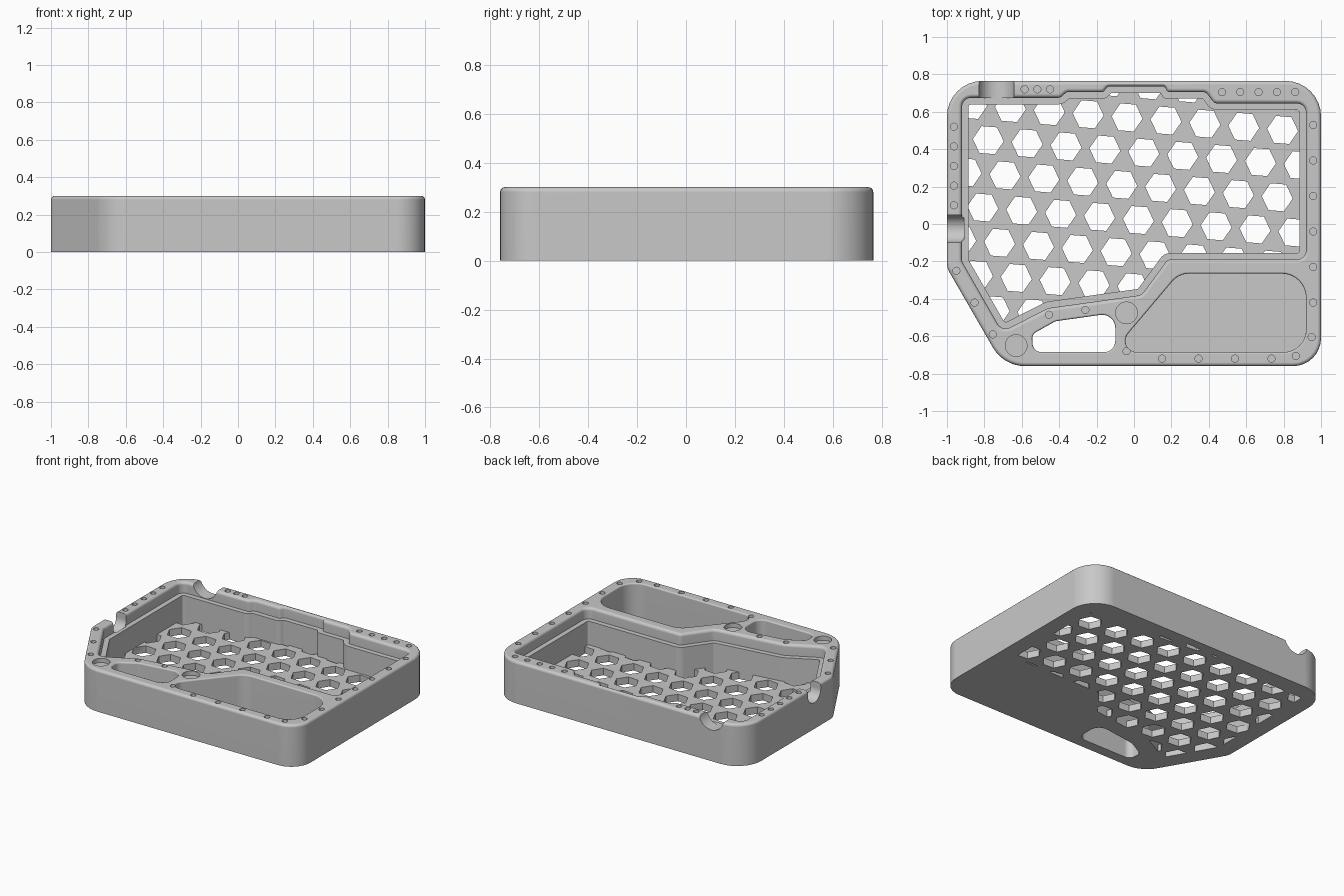
import bpy, bmesh, math
from mathutils import Vector, Matrix

if "Cube" in bpy.data.objects:
    bpy.data.objects.remove(bpy.data.objects["Cube"], do_unlink=True)

HEIGHT, FLOOR, SHELF, LIP = 0.3, 0.05, 0.22, 0.02


def rounded(points, off, steps=8):
    """Offset a counterclockwise outline of (x, y, radius) and round its corners."""
    raw = [Vector(p[:2]) for p in points]
    n = len(raw)
    moved, turn = [], []
    for i, p in enumerate(raw):
        a, b = (p - raw[i - 1]).normalized(), (raw[(i + 1) % n] - p).normalized()
        n1, n2 = Vector((a.y, -a.x)), Vector((b.y, -b.x))
        moved.append(p + (n1 + n2) * off / (1 + n1.dot(n2)))
        turn.append(math.copysign(1, a.x * b.y - a.y * b.x))
    out = []
    for i, p in enumerate(moved):
        u, v = moved[i - 1] - p, moved[(i + 1) % n] - p
        limit = 0.47 * min(u.length, v.length)
        u.normalize()
        v.normalize()
        half = u.angle(v) / 2
        radius = max(points[i][2] + off * turn[i], 0.008)
        t = min(radius / math.tan(half), limit)
        center = p + (u + v).normalized() * t / math.cos(half)
        s, e = p + u * t - center, p + v * t - center
        size = s.length
        s.normalize()
        e.normalize()
        out += [center + s.slerp(e, k / steps) * size for k in range(steps + 1)]
    return out


def make_object(name, bm):
    bmesh.ops.recalc_face_normals(bm, faces=bm.faces)
    mesh = bpy.data.meshes.new(name)
    bm.to_mesh(mesh)
    bm.free()
    obj = bpy.data.objects.new(name, mesh)
    bpy.context.collection.objects.link(obj)
    return obj


def loft(name, points, levels):
    """Stack offset copies of one outline at (z, offset) levels into a solid."""
    bm = bmesh.new()
    rings = [[bm.verts.new((p.x, p.y, z)) for p in rounded(points, off)] for z, off in levels]
    for low, high in zip(rings, rings[1:]):
        for i in range(len(low)):
            bm.faces.new((low[i - 1], low[i], high[i], high[i - 1]))
    bm.faces.new(rings[0][::-1])
    bm.faces.new(rings[-1])
    return make_object(name, bm)


def prisms(name, centers, radius, z0, z1, sides, turn=0.0):
    """Many upright prisms in one object."""
    bm = bmesh.new()
    for x, y in centers:
        place = Matrix.Translation((x, y, (z0 + z1) / 2)) @ Matrix.Rotation(turn, 4, "Z")
        bmesh.ops.create_cone(bm, cap_ends=True, segments=sides, radius1=radius,
                              radius2=radius, depth=z1 - z0, matrix=place)
    return make_object(name, bm)


def channel(name, start, direction, length, radius, z):
    """U-shaped cutter running along a horizontal direction."""
    bm = bmesh.new()
    side = Vector((-direction.y, direction.x, 0))
    profile = [side * radius + Vector((0, 0, HEIGHT + 0.2))]
    for k in range(25):
        a = math.pi * k / 24
        profile.append(side * radius * math.cos(a) + Vector((0, 0, z - radius * math.sin(a))))
    profile.append(side * -radius + Vector((0, 0, HEIGHT + 0.2)))
    face = bm.faces.new([bm.verts.new(start + p) for p in profile])
    grown = bmesh.ops.extrude_face_region(bm, geom=[face], use_keep_orig=True)
    bmesh.ops.translate(bm, vec=direction * length,
                        verts=[g for g in grown["geom"] if isinstance(g, bmesh.types.BMVert)])
    return make_object(name, bm)


def boolean(target, cutter, operation="DIFFERENCE"):
    mod = target.modifiers.new("cut", "BOOLEAN")
    mod.operation, mod.solver, mod.object = operation, "EXACT", cutter
    bpy.context.view_layer.objects.active = target
    bpy.ops.object.modifier_apply(modifier=mod.name)
    bpy.data.objects.remove(cutter, do_unlink=True)


def rim(z0, soft=LIP):
    """Levels for a pocket with a softened top edge."""
    arc = [(HEIGHT - soft * (1 - math.sin(a)), soft * (1 - math.cos(a)))
           for a in (0, math.pi / 6, math.pi / 3, math.pi / 2)]
    return [(z0, 0)] + arc + [(HEIGHT + 0.05, soft)]


# Outer case
outline = [(-0.697, -0.76, 0.2), (1, -0.76, 0.15), (1, 0.765, 0.19),
           (-1, 0.765, 0.19), (-1, -0.235, 0.1)]
edge = [(HEIGHT - LIP * (1 - math.sin(a)), -LIP * (1 - math.cos(a)))
        for a in (0, math.pi / 6, math.pi / 3, math.pi / 2)]
case = loft("tray_case", outline, [(0, 0)] + edge)

# Main compartment with a shelf all round
main = [(-0.705, -0.575, 0.05), (-0.46, -0.45, 0.06), (0.04, -0.38, 0.05), (0.18, -0.19, 0.03),
        (0.92, -0.19, 0.05), (0.92, 0.645, 0.05), (0.43, 0.645, 0.03), (0.385, 0.705, 0.03),
        (0.18, 0.705, 0.02), (0.165, 0.735, 0.02), (-0.14, 0.735, 0.02), (-0.165, 0.705, 0.02),
        (-0.36, 0.705, 0.02), (-0.395, 0.675, 0.02), (-0.92, 0.675, 0.05), (-0.92, -0.2, 0.05)]
INSET = -0.035
boolean(case, loft("main_cutter", main, [(FLOOR, INSET), (SHELF, INSET)] + rim(SHELF)))

# Side compartment and through slot
side_tray = [(-0.115, -0.685, 0.06), (0.92, -0.685, 0.12), (0.92, -0.265, 0.13), (0.24, -0.265, 0.12)]
boolean(case, loft("side_cutter", side_tray, rim(FLOOR, 0.01)))
slot = [(-0.54, -0.685, 0.06), (-0.1, -0.685, 0.06), (-0.1, -0.475, 0.07),
        (-0.42, -0.52, 0.06), (-0.545, -0.59, 0.04)]
boolean(case, loft("slot_cutter", slot, rim(-0.05, 0.01)))

# Honeycomb floor, clipped to the main compartment
tilt, pitch = math.radians(-4.6), 0.2086
a = Vector((math.cos(tilt), math.sin(tilt))) * pitch
b = Vector((math.cos(tilt + math.pi / 3), math.sin(tilt + math.pi / 3))) * pitch
cells = [Vector((0.171, 0.553)) + a * i + b * j for i in range(-9, 10) for j in range(-8, 4)]
cells = [c for c in cells if abs(c.x) < 0.98 and -0.68 < c.y < 0.76]
honeycomb = prisms("honeycomb_cutter", cells, 0.083, -0.05, FLOOR + 0.06, 6, tilt + math.pi / 2)
boolean(honeycomb, loft("clip", main, [(-0.1, INSET), (FLOOR + 0.1, INSET)]), "INTERSECT")
boolean(case, honeycomb)

# Cable notches in the back and right-hand walls
boolean(case, channel("back_notch", Vector((-0.735, 0.66, 0)), Vector((0, 1, 0)), 0.2, 0.097, 0.32))
boolean(case, channel("side_notch", Vector((-0.91, -0.025, 0)), Vector((-1, 0, 0)), 0.2, 0.073, 0.26))

# Screw holes around the rim and two round recesses
holes = [(-0.963, 0.52 - 0.105 * i) for i in range(5)]
holes += [(-0.95 + 0.0975 * i, -0.25 - 0.17 * i) for i in range(3)]
holes += [(-0.585 + 0.068 * i, 0.72) for i in range(3)]
holes += [(0.47 + 0.098 * i, 0.705) for i in range(5)]
holes += [(0.958, 0.53 - 0.19 * i) for i in range(6)]
holes += [(0.15 + 0.195 * i, -0.72) for i in range(4)]
holes += [(0.95, -0.605), (0.865, -0.705), (-0.04, -0.68), (-0.455, -0.485), (-0.26, -0.46)]
boolean(case, prisms("screw_holes", holes, 0.019, HEIGHT - 0.05, HEIGHT + 0.05, 20))
recesses = [(-0.04, -0.475), (-0.63, -0.65)]
boolean(case, prisms("recesses", recesses, 0.058, HEIGHT - 0.03, HEIGHT + 0.05, 36))

# Material and shading
GREY = (0.58, 0.58, 0.58, 1)
grey = bpy.data.materials.new("plain_grey")
grey.use_nodes = True
grey.diffuse_color = GREY
grey.node_tree.nodes["Principled BSDF"].inputs["Base Color"].default_value = GREY
case.data.materials.clear()
case.data.materials.append(grey)
bpy.ops.object.select_all(action="DESELECT")
case.select_set(True)
bpy.context.view_layer.objects.active = case
bpy.ops.object.shade_smooth_by_angle(angle=math.radians(35))
weighted = case.modifiers.new("even_shading", "WEIGHTED_NORMAL")
weighted.keep_sharp = True
